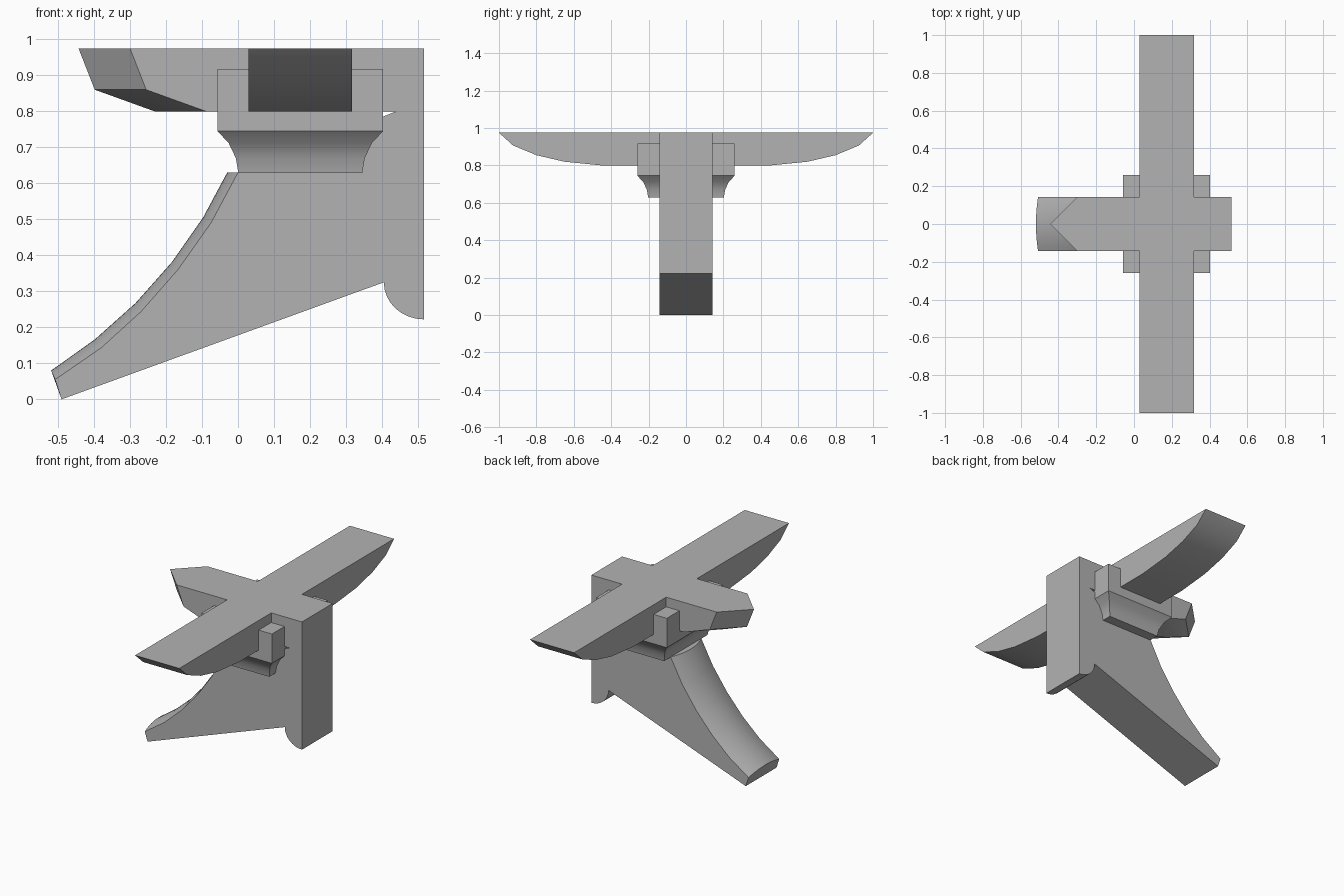
import bpy
import bmesh
import math

cube = bpy.data.objects.get("Cube")
if cube:
    bpy.data.objects.remove(cube, do_unlink=True)

grey = bpy.data.materials.new("plain_grey")
grey.use_nodes = True
colour = (0.45, 0.45, 0.45, 1)
grey.diffuse_color = colour
grey.node_tree.nodes["Principled BSDF"].inputs["Base Color"].default_value = colour

HALF = 0.143              # half thickness of the main members
UNDER, TOP = 0.80, 0.975  # underside and top of the beams


def loft(name, loops):
    """Join equal-length closed loops into a capped solid."""
    bm = bmesh.new()
    rings = [[bm.verts.new(p) for p in loop] for loop in loops]
    for a, b in zip(rings, rings[1:]):
        for i in range(len(a)):
            j = (i + 1) % len(a)
            bm.faces.new((a[i], a[j], b[j], b[i]))
    bm.faces.new(rings[0])
    bm.faces.new(rings[-1])
    bmesh.ops.recalc_face_normals(bm, faces=bm.faces)
    mesh = bpy.data.meshes.new(name)
    bm.to_mesh(mesh)
    bm.free()
    mesh.materials.append(grey)
    obj = bpy.data.objects.new(name, mesh)
    bpy.context.collection.objects.link(obj)
    bpy.ops.object.select_all(action="DESELECT")
    obj.select_set(True)
    bpy.context.view_layer.objects.active = obj
    bpy.ops.object.shade_smooth_by_angle(angle=math.radians(30))
    return obj


# Curved brace and post: one profile whose sloping edge is crowned across y
edge = [(-0.508, 0.055), (-0.38, 0.143), (-0.27, 0.243),
        (-0.167, 0.36), (-0.075, 0.49), (0, 0.63)]
crown = [(-0.519, 0.08), (-0.397, 0.167), (-0.285, 0.267),
         (-0.183, 0.382), (-0.097, 0.505), (-0.03, 0.63)]
toe = [(0.517 - 0.112 * math.cos(t), 0.325 - 0.103 * math.sin(t))
       for t in [math.pi / 2 * i / 8 for i in range(9)]]
body = [(0.33, 0.63), (0.33, 0.757), (0.44, UNDER), (0.44, TOP),
        (0.517, TOP)] + toe[::-1] + [(-0.49, 0)]
sections = []
for i in range(13):
    s = -1 + i / 6
    k = 1 - s * s
    bulge = [(a[0] + (b[0] - a[0]) * k, a[1] + (b[1] - a[1]) * k)
             for a, b in zip(edge, crown)]
    sections.append([(x, s * HALF, z) for x, z in bulge + body])
loft("brace_and_post", sections)

# Long beam with a pointed, undercut nose
nose = [(-0.443, TOP), (-0.398, 0.86), (-0.232, UNDER)]
loft("long_beam", [[(x + abs(y), y, z) for x, z in nose]
                   + [(0.44, y, UNDER), (0.44, y, TOP)]
                   for y in (-HALF, 0, HALF)])

# Cross arms with rounded undersides, mirrored front to back
arm = [(HALF, TOP), (HALF, UNDER), (0.45, UNDER), (0.65, 0.82),
       (0.80, 0.855), (0.925, 0.907), (1, TOP)]
for side, name in ((-1, "front_arm"), (1, "back_arm")):
    loft(name, [[(x, side * y, z) for y, z in arm] for x in (0.029, 0.317)])

# Bearing block: flared foot below a square box
flare = [(0, 0.628), (0.007, 0.67), (0.027, 0.712), (0.058, 0.745), (0.058, 0.918)]
loft("bearing_block", [[(0.173 + sx * (0.172 + f), sy * (0.202 + f), z)
                        for sx, sy in ((-1, -1), (1, -1), (1, 1), (-1, 1))]
                       for f, z in flare])
